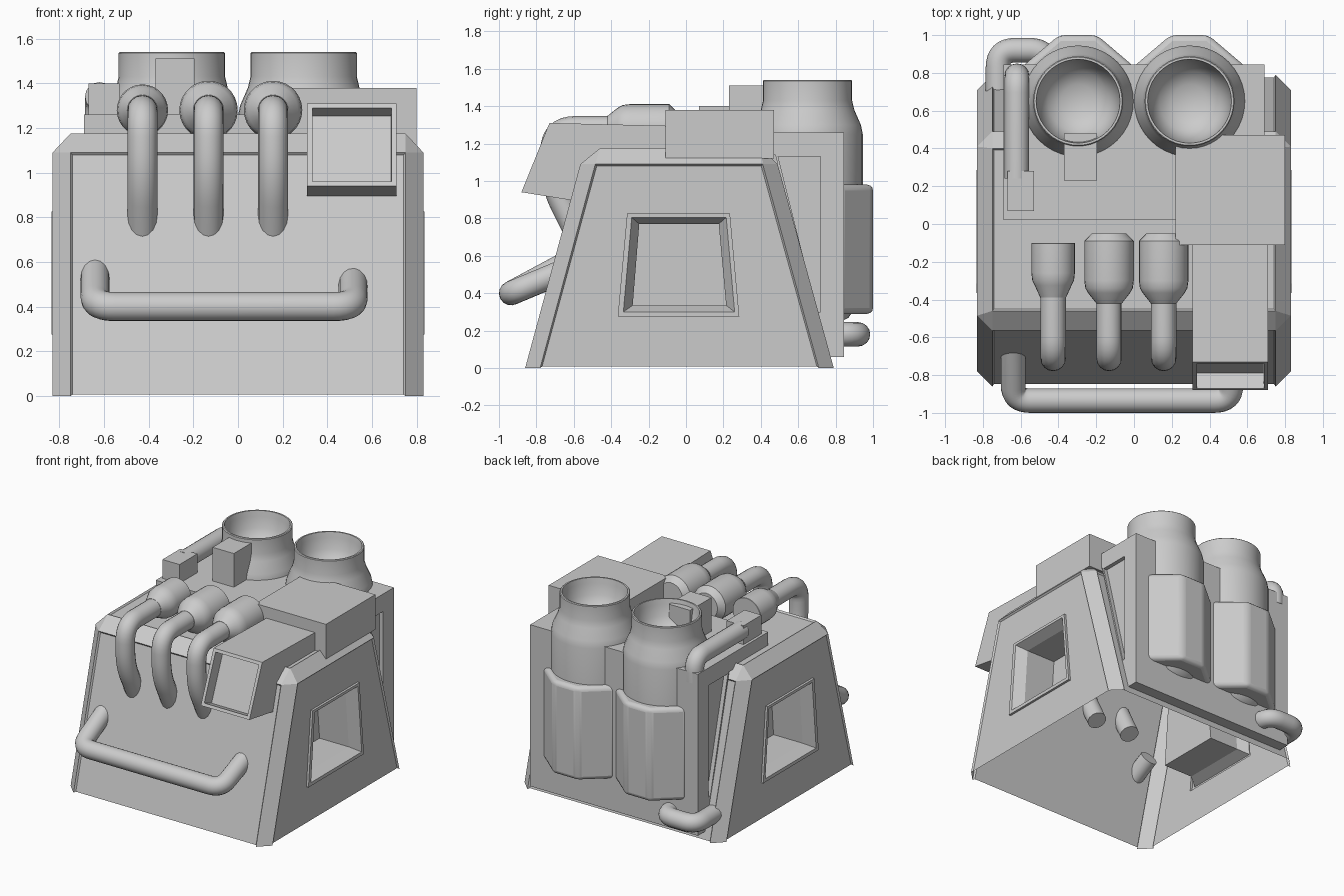
import bpy, bmesh, math
from mathutils import Vector, Matrix

if "Cube" in bpy.data.objects:
    bpy.data.objects.remove(bpy.data.objects["Cube"])


def finish(bm, name, smooth=False, bevel=0):
    me = bpy.data.meshes.new(name)
    bm.to_mesh(me)
    bm.free()
    ob = bpy.data.objects.new(name, me)
    bpy.context.collection.objects.link(ob)
    if bevel:
        m = ob.modifiers.new("bevel", 'BEVEL')
        m.width, m.segments, m.limit_method = bevel, 3, 'ANGLE'
    if smooth:
        bpy.ops.object.select_all(action='DESELECT')
        ob.select_set(True)
        bpy.context.view_layer.objects.active = ob
        bpy.ops.object.shade_smooth_by_angle(angle=math.radians(35))
    return ob


def prism(name, pts, lo, hi, axis='x', edit=None, **kw):
    """Extrude a profile: (y,z) points along x, or (x,y) points along z."""
    bm = bmesh.new()
    place = (lambda a, b: (lo, a, b)) if axis == 'x' else (lambda a, b: (a, b, lo))
    f = bm.faces.new([bm.verts.new(place(*p)) for p in pts])
    ext = bmesh.ops.extrude_face_region(bm, geom=[f])
    d = Vector((hi - lo, 0, 0)) if axis == 'x' else Vector((0, 0, hi - lo))
    bmesh.ops.translate(bm, vec=d, verts=[v for v in ext['geom'] if isinstance(v, bmesh.types.BMVert)])
    bmesh.ops.recalc_face_normals(bm, faces=bm.faces[:])
    if edit:
        edit(bm)
    return finish(bm, name, **kw)


def box(name, x0, x1, y0, y1, z0, z1):
    return prism(name, [(y0, z0), (y1, z0), (y1, z1), (y0, z1)], x0, x1)


def lathe(name, profile, loc, along_y=False, steps=40):
    bm = bmesh.new()
    vs = [bm.verts.new((r, 0, z)) for r, z in profile]
    es = [bm.edges.new(p) for p in zip(vs, vs[1:])]
    bmesh.ops.spin(bm, geom=vs + es, cent=(0, 0, 0), axis=(0, 0, 1), angle=math.tau, steps=steps)
    bmesh.ops.remove_doubles(bm, verts=bm.verts[:], dist=1e-4)
    bmesh.ops.recalc_face_normals(bm, faces=bm.faces[:])
    rot = Matrix.Rotation(math.radians(-90), 4, 'X') if along_y else Matrix()
    bm.transform(Matrix.Translation(loc) @ rot)
    return finish(bm, name, smooth=True)


def pipe(name, pts, r, bend=0.1):
    """Round tube along a path with filleted corners."""
    pts = [Vector(p) for p in pts]
    path = [pts[0]]
    for a, b, c in zip(pts, pts[1:], pts[2:]):
        p, q = b + (a - b).normalized() * bend, b + (c - b).normalized() * bend
        for i in range(9):
            t = i / 8
            path.append(p * (1 - t) ** 2 + b * 2 * t * (1 - t) + q * t * t)
    path.append(pts[-1])
    cu = bpy.data.curves.new(name, 'CURVE')
    cu.dimensions, cu.bevel_depth, cu.bevel_resolution, cu.use_fill_caps = '3D', r, 6, True
    sp = cu.splines.new('POLY')
    sp.points.add(len(path) - 1)
    for s, p in zip(sp.points, path):
        s.co = (*p, 1)
    ob = bpy.data.objects.new(name, cu)
    bpy.context.collection.objects.link(ob)
    bpy.ops.object.select_all(action='DESELECT')
    ob.select_set(True)
    bpy.context.view_layer.objects.active = ob
    bpy.ops.object.convert(target='MESH')
    bpy.ops.object.shade_smooth_by_angle(angle=math.radians(35))


def ring(bm, f, x, yb, yt, z):
    """Inset a side quad and move the inner loop to a given trapezoid at depth x."""
    s = math.copysign(1, f.calc_center_median().x)
    bmesh.ops.inset_individual(bm, faces=[f], thickness=0.001)
    vs = sorted(f.verts, key=lambda v: v.co.z)
    for pair, ys, zz in ((vs[:2], yb, z[0]), (vs[2:], yt, z[1])):
        for v, y in zip(sorted(pair, key=lambda v: v.co.y), ys):
            v.co = (s * x, y, zz)


# Body: chamfered tapered shell, open below, with sunk panels and side windows
bm = bmesh.new()
for s in (-1, 1):
    for x, y0, y1, z in ((.83, -.78, .71, 0), (.75, -.86, .79, 0), (.83, -.485, .41, 1.09),
                         (.75, -.565, .49, 1.09), (.75, -.46, .40, 1.175)):
        bm.verts.new((s * x, y0, z))
        bm.verts.new((s * x, y1, z))
bmesh.ops.convex_hull(bm, input=bm.verts[:])
bmesh.ops.dissolve_limit(bm, angle_limit=0.02, verts=bm.verts[:], edges=bm.edges[:])
bmesh.ops.recalc_face_normals(bm, faces=bm.faces[:])
panels = [f for f in bm.faces if f.calc_area() > .8 and f.normal.z > -.5]
bmesh.ops.inset_individual(bm, faces=panels, thickness=.013, depth=-.012)
for f in [f for f in panels if abs(f.normal.x) > .95]:
    outer = ((-.365, .285), (-.315, .235), (.275, .825))
    opening = ((-.285, .215), (-.25, .175), (.335, .77))
    ring(bm, f, .818, *outer)
    ring(bm, f, .835, *outer)
    ring(bm, f, .835, (-.335, .26), (-.29, .215), (.30, .805))
    ring(bm, f, .76, *opening)
    ring(bm, f, .52, *opening)
bmesh.ops.delete(bm, geom=[f for f in bm.faces if all(v.co.z < .04 for v in f.verts)], context='FACES')
finish(bm, "body_shell")


# Rear block with recessed sides, and the deck on the roof
def side_recess(bm):
    for f in [f for f in bm.faces if abs(f.normal.x) > .9]:
        q = ((.69, .72), (.48, .72), (.3, 1.13))
        ring(bm, f, .69, *q)
        ring(bm, f, .66, *q)


prism("rear_block", [(.76, .06), (.845, .06), (.845, 1.26), (.46, 1.26)], -.69, .69, edit=side_recess)
box("roof_deck", -.69, .69, .02, .5, 1.14, 1.26)
box("roof_housing", .22, .80, -.11, .47, 1.12, 1.38)
box("roof_block", -.37, -.195, .23, .48, 1.25, 1.51)
box("pipe_block", -.67, -.53, .07, .28, 1.25, 1.40)


# Front scoop with a recessed opening
def scoop_recess(bm):
    f = min(bm.faces, key=lambda f: f.calc_center_median().y)
    bmesh.ops.inset_individual(bm, faces=[f], thickness=.032)
    bmesh.ops.inset_individual(bm, faces=[f], thickness=.002, depth=-.09)


prism("front_scoop", [(-.10, 1.295), (-.73, 1.31), (-.88, .94), (-.6, .895), (-.42, 1.14), (-.10, 1.14)],
      .31, .71, edit=scoop_recess)

# Twin open-topped tanks with faceted sleeves
tank = [(0, .2), (.12, .215), (.22, .27), (.28, .36), (.295, .46), (.295, 1.25), (.285, 1.30), (.25, 1.38),
        (.238, 1.43), (.238, 1.535), (.233, 1.54), (.222, 1.54), (.215, 1.5), (.2, 1.42), (.16, 1.35),
        (.09, 1.31), (0, 1.3)]
for side, c in (("left", -.296), ("right", .294)):
    lathe(side + "_tank", tank, (c, .65, 0))
    prism(side + "_sleeve", [(c - .30, .72), (c - .30, .83), (c - .10, 1.0), (c + .10, 1.0),
                             (c + .30, .83), (c + .30, .72)], .29, .98, 'z', smooth=True, bevel=.03)

# Front exhaust pipes with bulbs
for i, (x, r, y0, y1, y2) in enumerate(((-.428, .115, -.39, -.28, -.10), (-.132, .131, -.42, -.32, -.05),
                                        (.157, .131, -.42, -.32, -.05))):
    pipe(f"exhaust_pipe_{i}", [(x, -.2, 1.28), (x, -.712, 1.28), (x, -.712, .98), (x, -.56, .676)], .067, .12)
    k = .04 if i else .002
    lathe(f"exhaust_bulb_{i}", [(0, y0), (.068, y0), (r * .85, y1 - .045), (r * .96, y1 - .02), (r, y1 + .02),
                                (r, y2 - k), (r * (.7 if i else .98), y2), (0, y2)],
          (x, 0, 1.28), along_y=True, steps=28)

# Front handle bar, rear corner pipe, roof pipe
pipe("front_handle", [(-.64, -.60, .58), (-.64, -.935, .40), (.515, -.935, .40), (.515, -.60, .54)], .065, .09)
pipe("rear_corner_pipe", [(-.46, .78, .18), (-.46, .92, .18), (-.72, .92, .18), (-.72, .68, .18)], .065, .09)
pipe("roof_pipe", [(-.62, .24, 1.34), (-.62, .785, 1.34), (-.62, .785, 1.18)], .065, .09)
